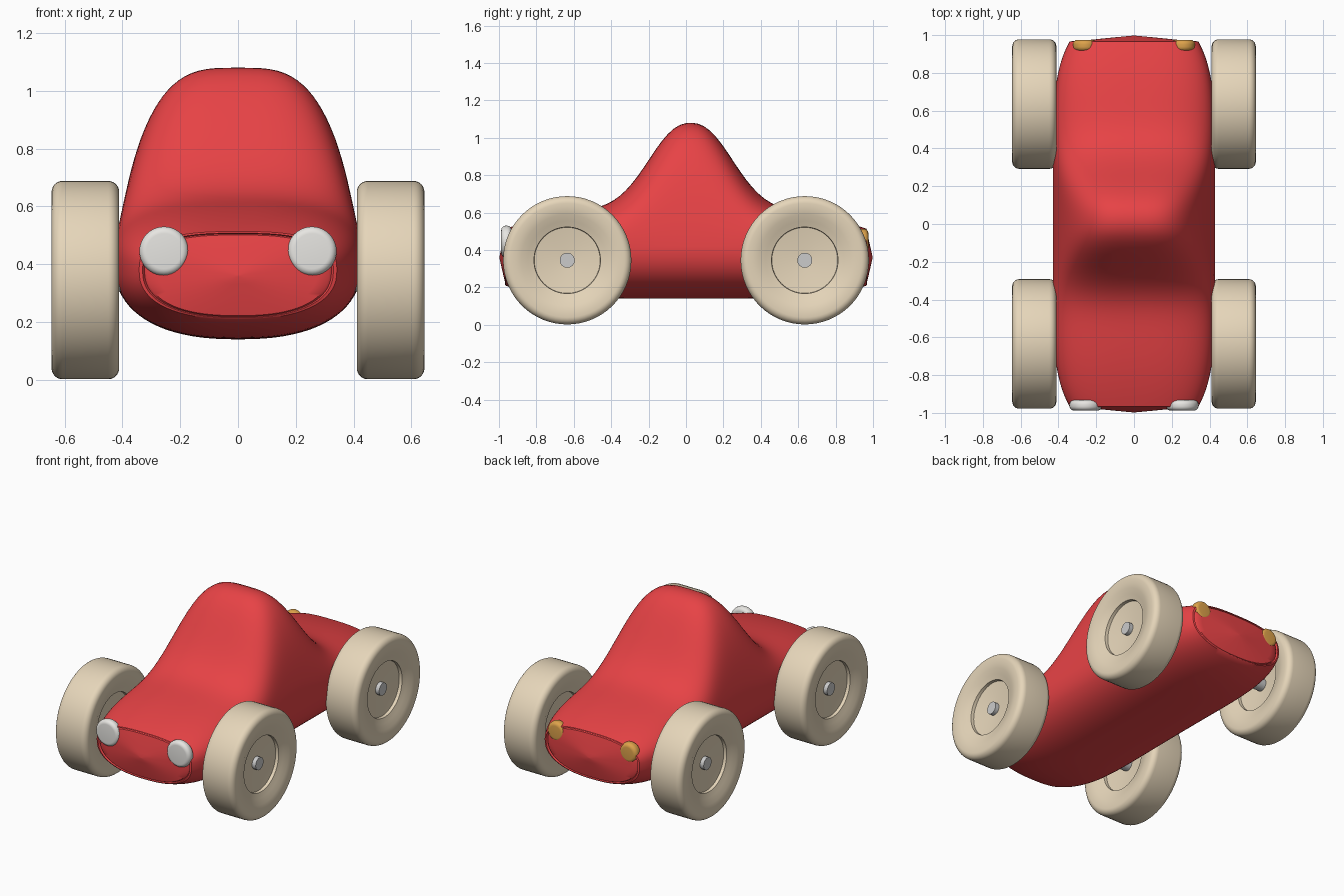
import bpy, bmesh, math

if "Cube" in bpy.data.objects:
    bpy.data.objects.remove(bpy.data.objects["Cube"])


def material(name, color):
    m = bpy.data.materials.new(name)
    m.diffuse_color = (*color, 1)
    m.use_nodes = True
    m.node_tree.nodes["Principled BSDF"].inputs["Base Color"].default_value = m.diffuse_color
    return m


RED = material("red_paint", (0.80, 0.055, 0.06))
CREAM = material("cream_rubber", (0.79, 0.67, 0.49))
WHITE = material("white_lamp", (0.80, 0.79, 0.76))
ORANGE = material("orange_lamp", (0.72, 0.36, 0.07))


def rings_to_object(name, rings, mat=None, angle=35):
    """Loft a list of equal-length rings and cap both ends."""
    bm = bmesh.new()
    loops = [[bm.verts.new(p) for p in ring] for ring in rings]
    n = len(loops[0])
    for a, b in zip(loops, loops[1:]):
        for i in range(n):
            j = (i + 1) % n
            bm.faces.new((a[i], a[j], b[j], b[i]))
    bm.faces.new(loops[0])
    bm.faces.new(loops[-1])
    bmesh.ops.recalc_face_normals(bm, faces=bm.faces)
    me = bpy.data.meshes.new(name)
    bm.to_mesh(me)
    bm.free()
    ob = bpy.data.objects.new(name, me)
    bpy.context.collection.objects.link(ob)
    if mat:
        me.materials.append(mat)
    bpy.ops.object.select_all(action='DESELECT')
    ob.select_set(True)
    bpy.context.view_layer.objects.active = ob
    bpy.ops.object.shade_smooth_by_angle(angle=math.radians(angle))
    return ob


def lathe(name, profile, origin, axis, mat=None, n=64):
    """Spin (radius, offset) points around the x or y axis."""
    ox, oy, oz = origin
    rings = []
    for r, d in profile:
        ring = []
        for i in range(n):
            a = math.tau * i / n
            u, v = r * math.cos(a), r * math.sin(a)
            ring.append((ox + d, oy + u, oz + v) if axis == 'x' else (ox + u, oy + d, oz + v))
        rings.append(ring)
    return rings_to_object(name, rings, mat)


# Body: superellipse sections lofted along y, with a tapered cabin hump
END = 0.965


def power(v, e):
    return math.copysign(abs(v) ** e, v)


def section(y, scale=1.0, y_out=None, n=80):
    t = abs(y) / END
    hump = math.exp(-(abs(y - 0.025) / 0.285) ** 2.3)
    top = 0.63 - 0.13 * abs(y) ** 3 + 0.45 * hump
    bottom = 0.14 + 0.07 * t ** 6
    mid = 0.42 - 0.04 * t ** 2
    w = 0.43 - 0.088 * t ** 6
    n_top = 2.7 + 0.7 * hump
    zc = 0.36
    pts = []
    for i in range(n):
        a = math.tau * i / n
        c, s = math.cos(a), math.sin(a)
        e = 2 / (n_top if s >= 0 else 2.4)
        v = power(s, e)
        x = w * power(c, e) * (1 - 0.26 * hump * max(v, 0))
        z = mid + ((top - mid) if s >= 0 else (mid - bottom)) * v
        pts.append((x * scale, y if y_out is None else y_out, zc + (z - zc) * scale))
    return pts


def end_cap(sign):
    # narrow rim, then a domed end panel
    rings = [section(sign * END, 0.965, sign * 0.968), section(sign * END, 0.945, sign * 0.958)]
    for k in (0.92, 0.8, 0.6, 0.4, 0.2, 0.02):
        rings.append(section(sign * END, k, sign * (0.962 + 0.036 * (1 - k) ** 0.9)))
    return rings


STEPS = 60
main = [section(-END + 2 * END * i / STEPS) for i in range(STEPS + 1)]
rings_to_object("body", end_cap(-1)[::-1] + main + end_cap(1), RED, 40)

# Wheels and axles
WHEEL_Y, WHEEL_Z, HALF = 0.635, 0.345, 0.117
side = [(0.035, 0.045), (0.176, 0.065), (0.178, 0.085), (0.21, 0.096),
        (0.245, 0.11), (0.275, 0.116), (0.305, HALF)]
for k in range(1, 7):
    a = math.radians(15 * k)
    side.append((0.305 + 0.038 * math.sin(a), HALF - 0.038 * (1 - math.cos(a))))
wheel_profile = side + [(r, -d) for r, d in reversed(side)]

for end, y in (("front", -WHEEL_Y), ("rear", WHEEL_Y)):
    for label, sx in (("left", -1), ("right", 1)):
        lathe(f"{end}_{label}_wheel", wheel_profile, (sx * 0.528, y, WHEEL_Z), 'x', CREAM)
    lathe(f"{end}_axle", [(0.04, -0.6), (0.04, 0.6)], (0, y, WHEEL_Z), 'x', None, 32)


# Lamps: thick discs with rounded edges set into each end
def lamp(name, x, y0, y1, z, radius, mat):
    mid, half, fillet = (y0 + y1) / 2, (y1 - y0) / 2, 0.024
    arc = []
    for k in range(7):
        a = math.radians(15 * k)
        arc.append((radius - fillet * (1 - math.sin(a)), half - fillet * (1 - math.cos(a))))
    prof = arc + [(r, -d) for r, d in reversed(arc)]
    lathe(name, prof, (x, mid, z), 'y', mat, 40)


for label, sx in (("left", -1), ("right", 1)):
    lamp(f"{label}_headlight", sx * 0.256, -0.988, -0.932, 0.445, 0.085, WHITE)
    lamp(f"{label}_tail_light", sx * 0.26, 0.915, 0.975, 0.45, 0.063, ORANGE)
